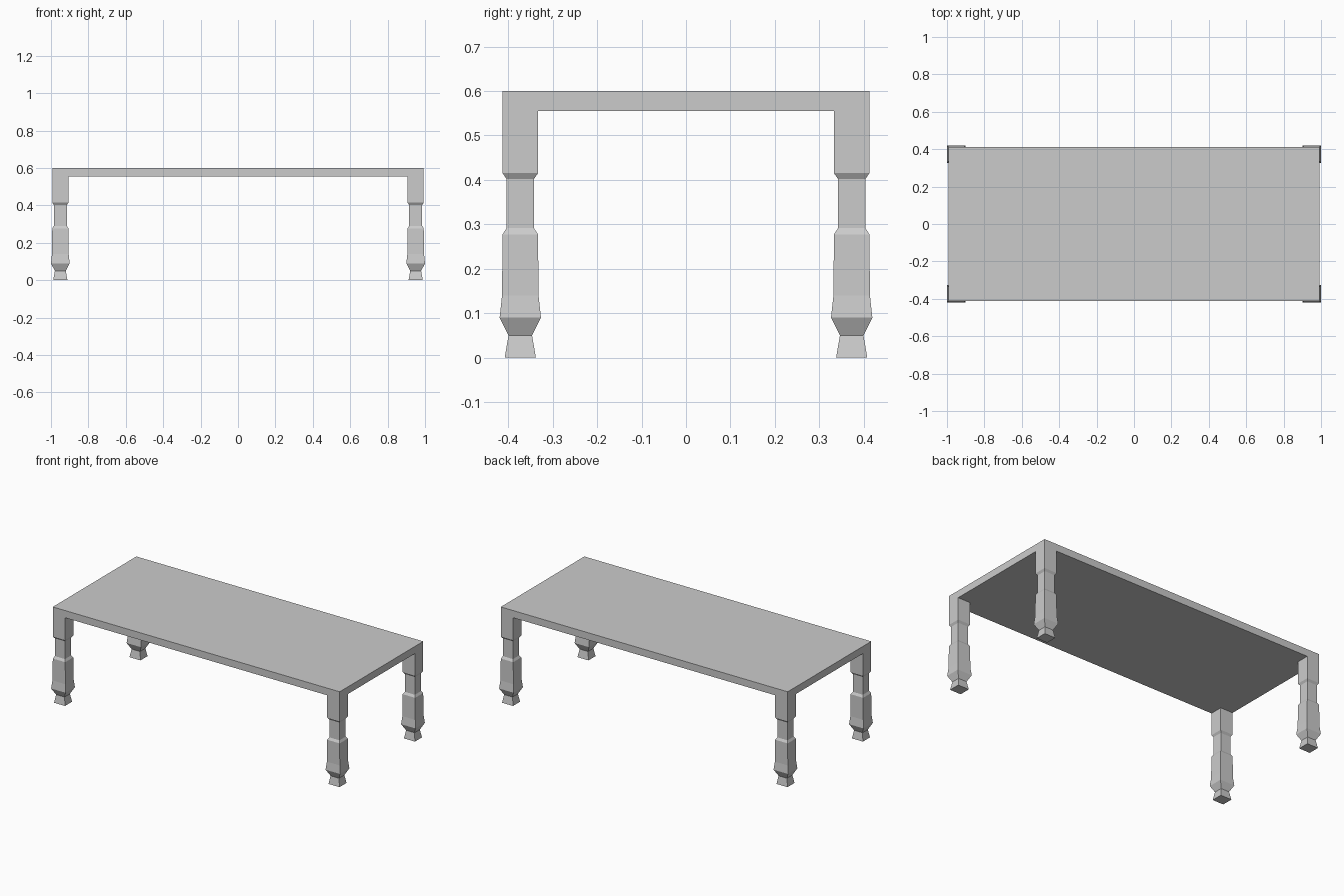
import bpy, bmesh

if "Cube" in bpy.data.objects:
    bpy.data.objects.remove(bpy.data.objects["Cube"])

TOP_X, TOP_Y = 0.993, 0.413
TOP_Z0, TOP_Z1 = 0.555, 0.60
LEG_X, LEG_Y = 0.950, 0.373

# Leg profile from the floor up: z, half width in x, half width in y
PROFILE = [
    (0.000, 0.038, 0.035),
    (0.050, 0.029, 0.0265),
    (0.090, 0.050, 0.0465),
    (0.140, 0.0445, 0.041),
    (0.277, 0.043, 0.040),
    (0.291, 0.035, 0.031),
    (0.402, 0.035, 0.031),
    (0.415, 0.043, 0.040),
    (TOP_Z0, 0.043, 0.040),
]


def stacked_rectangles(name, cx, cy, rows, cap_top=True):
    """Skin a column of rectangular sections into one flat-faced object."""
    bm = bmesh.new()
    rings = [[bm.verts.new((cx + sx * hx, cy + sy * hy, z))
              for sx, sy in ((-1, -1), (1, -1), (1, 1), (-1, 1))]
             for z, hx, hy in rows]
    for low, high in zip(rings, rings[1:]):
        for i in range(4):
            j = (i + 1) % 4
            bm.faces.new((low[i], low[j], high[j], high[i]))
    bm.faces.new(rings[0][::-1])
    if cap_top:
        bm.faces.new(rings[-1])
    mesh = bpy.data.meshes.new(name)
    bm.to_mesh(mesh)
    bm.free()
    obj = bpy.data.objects.new(name, mesh)
    bpy.context.collection.objects.link(obj)
    return obj


# Flat rectangular top
stacked_rectangles("tabletop", 0, 0,
                   [(TOP_Z0, TOP_X, TOP_Y), (TOP_Z1, TOP_X, TOP_Y)])

# One corner leg, mirrored to all four corners
legs = stacked_rectangles("legs", LEG_X, LEG_Y, PROFILE, cap_top=False)
mirror = legs.modifiers.new("four_corners", 'MIRROR')
mirror.use_axis = (True, True, False)
mirror.use_mirror_merge = False
